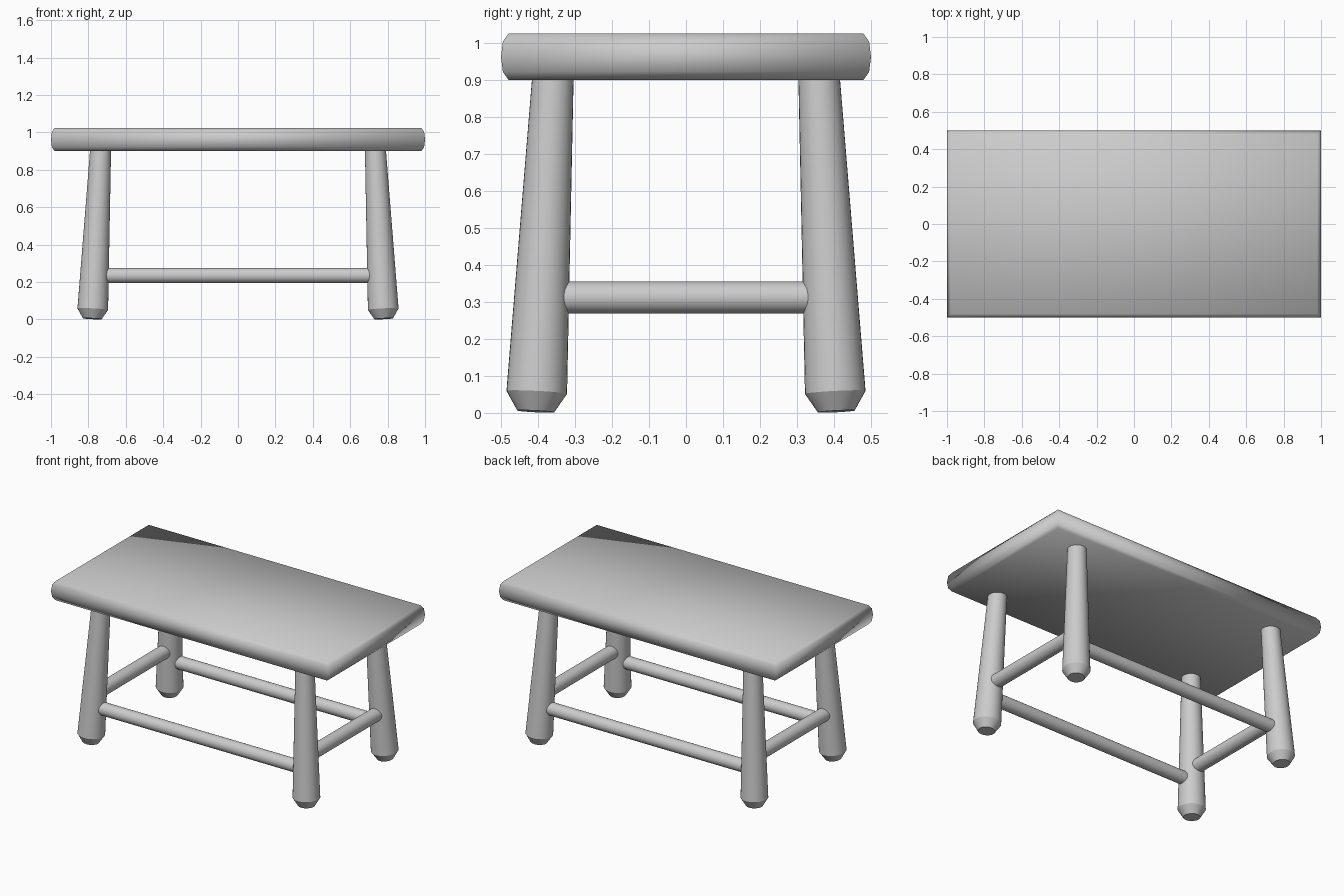
import bpy, bmesh
from mathutils import Vector, Matrix

if "Cube" in bpy.data.objects:
    bpy.data.objects.remove(bpy.data.objects["Cube"])


def finish(name, bm, angle=None):
    bmesh.ops.recalc_face_normals(bm, faces=bm.faces)
    mesh = bpy.data.meshes.new(name)
    bm.to_mesh(mesh)
    bm.free()
    ob = bpy.data.objects.new(name, mesh)
    bpy.context.collection.objects.link(ob)
    for o in bpy.context.selected_objects:
        o.select_set(False)
    ob.select_set(True)
    bpy.context.view_layer.objects.active = ob
    if angle is None:
        bpy.ops.object.shade_smooth()
    else:
        bpy.ops.object.shade_smooth_by_angle(angle=angle)
    return ob


def loft(name, rings, angle=None):
    """Skin a list of equal-length point rings and cap both ends."""
    bm = bmesh.new()
    loops = [[bm.verts.new(p) for p in ring] for ring in rings]
    n = len(loops[0])
    for a, b in zip(loops, loops[1:]):
        for i in range(n):
            j = (i + 1) % n
            bm.faces.new((a[i], a[j], b[j], b[i]))
    bm.faces.new(loops[0])
    bm.faces.new(loops[-1])
    return finish(name, bm, angle)


def turned(name, start, end, profile, sides=32, angle=0.5):
    """Round bar from start to end; profile is (distance fraction, radius)."""
    start, end = Vector(start), Vector(end)
    axis = end - start
    rot = axis.to_track_quat('Z', 'Y').to_matrix()
    rings = []
    for t, r in profile:
        rings.append([start + axis * t +
                      rot @ (Matrix.Rotation(6.2831853 * i / sides, 3, 'Z') @ Vector((r, 0, 0)))
                      for i in range(sides)])
    return loft(name, rings, angle)


# Table top: softly bulged edge
rings = []
for z, d in [(0.9, 0.02), (0.922, 0.005), (0.962, 0.0), (1.003, 0.005), (1.025, 0.02)]:
    x, y = 1 - d, 0.5 - d
    rings.append([(-x, -y, z), (x, -y, z), (x, y, z), (-x, y, z)])
loft("table_top", rings)

# Splayed, tapered legs with chamfered feet
for sx, side in ((-1, "left"), (1, "right")):
    for sy, end in ((-1, "front"), (1, "back")):
        turned(f"{end}_{side}_leg",
               (sx * 0.779, sy * 0.406, 0.004), (sx * 0.733, sy * 0.358, 0.94),
               [(0, 0.05), (0.055, 0.082), (1, 0.055)])

# Long stretchers (front and back), lower
for sy, end in ((-1, "front"), (1, "back")):
    turned(f"{end}_stretcher", (-0.765, sy * 0.394, 0.235), (0.765, sy * 0.394, 0.235),
           [(0, 0.041), (1, 0.041)])

# Short stretchers (left and right), higher
for sx, side in ((-1, "left"), (1, "right")):
    turned(f"{side}_stretcher", (sx * 0.764, -0.388, 0.312), (sx * 0.764, 0.388, 0.312),
           [(0, 0.043), (1, 0.043)])
